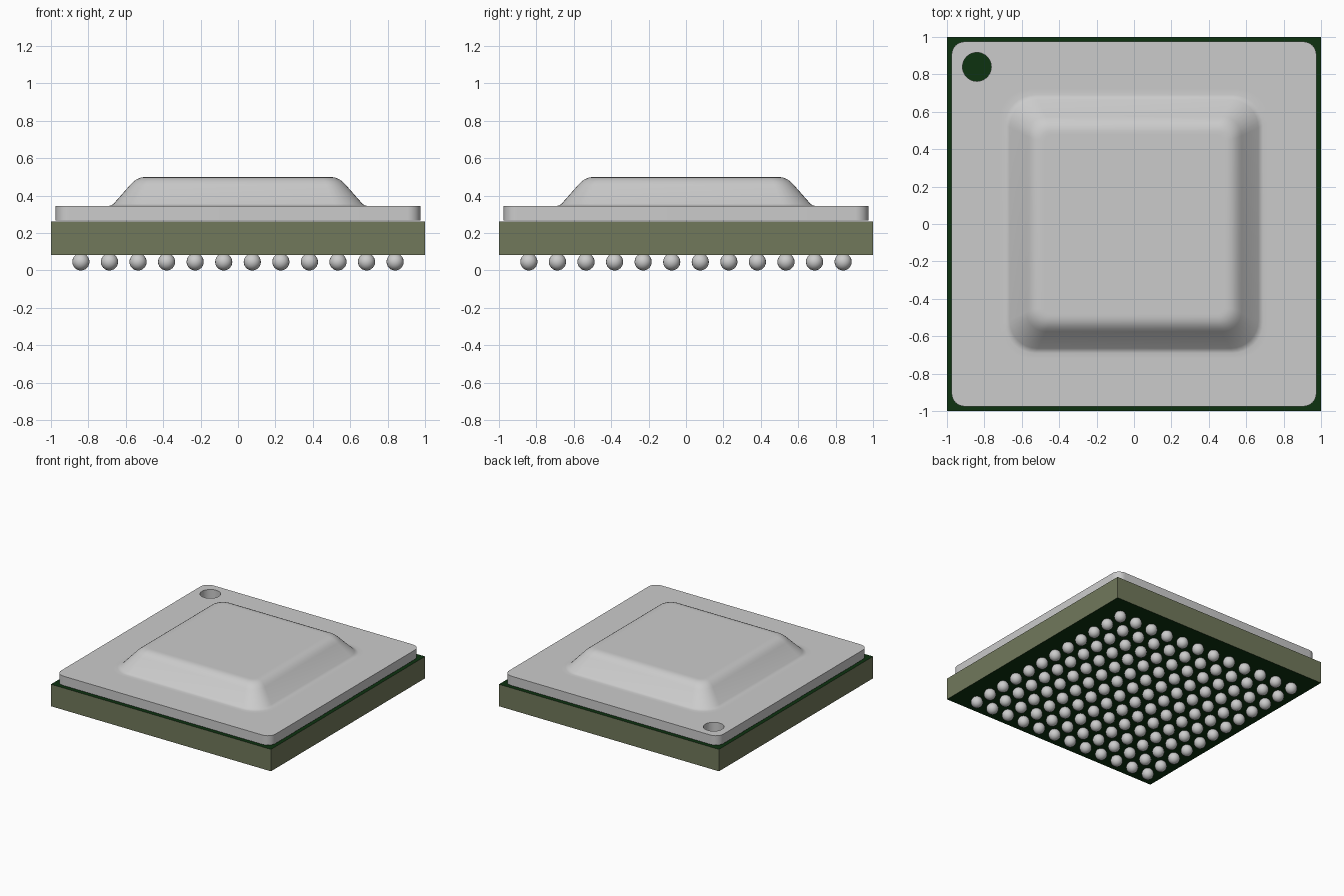
import bpy, bmesh, math

if "Cube" in bpy.data.objects:
    bpy.data.objects.remove(bpy.data.objects["Cube"])


def material(name, rgb):
    m = bpy.data.materials.new(name)
    m.diffuse_color = (*rgb, 1)
    m.use_nodes = True
    m.node_tree.nodes["Principled BSDF"].inputs["Base Color"].default_value = m.diffuse_color
    return m


LID = material("brushed grey metal", (0.60, 0.60, 0.60))
SOLDER = material("solder grey", (0.60, 0.60, 0.60))
MASK = material("dark green mask", (0.004, 0.032, 0.005))
EDGE = material("olive laminate", (0.165, 0.19, 0.105))


def make_object(name, bm, *mats):
    mesh = bpy.data.meshes.new(name)
    bmesh.ops.recalc_face_normals(bm, faces=bm.faces)
    bm.to_mesh(mesh)
    bm.free()
    ob = bpy.data.objects.new(name, mesh)
    bpy.context.collection.objects.link(ob)
    for m in mats:
        mesh.materials.append(m)
    return ob


def smooth(ob):
    bpy.ops.object.select_all(action='DESELECT')
    ob.select_set(True)
    bpy.context.view_layer.objects.active = ob
    bpy.ops.object.shade_smooth_by_angle(angle=math.radians(35))


def rounded_square(bm, half, radius, z, steps=8):
    """Ring of vertices around a square with rounded corners."""
    ring = []
    for corner in range(4):
        mid = math.radians(45 + 90 * corner)
        cx = math.copysign(half - radius, math.cos(mid))
        cy = math.copysign(half - radius, math.sin(mid))
        for i in range(steps + 1):
            a = math.radians(90 * corner + 90 * i / steps)
            ring.append(bm.verts.new((cx + radius * math.cos(a),
                                      cy + radius * math.sin(a), z)))
    return ring


# Substrate board: olive sides, dark green top and bottom
bm = bmesh.new()
bmesh.ops.create_cube(bm, size=1)
bmesh.ops.scale(bm, vec=(2, 2, 0.18), verts=bm.verts)
bmesh.ops.translate(bm, vec=(0, 0, 0.172), verts=bm.verts)
bm.normal_update()
for f in bm.faces:
    f.material_index = 0 if abs(f.normal.z) > 0.5 else 1
make_object("substrate_board", bm, MASK, EDGE)

# Heat spreader lid: plate and raised centre lofted from (half, radius, z) rings
profile = [(0.975, 0.07, 0.268), (0.975, 0.07, 0.345), (0.72, 0.17, 0.345),
           (0.69, 0.16, 0.345), (0.678, 0.155, 0.348), (0.665, 0.15, 0.357),
           (0.575, 0.105, 0.459), (0.56, 0.095, 0.474), (0.542, 0.085, 0.487),
           (0.522, 0.07, 0.496), (0.498, 0.05, 0.50), (0.48, 0.04, 0.50)]
bm = bmesh.new()
rings = [rounded_square(bm, *p) for p in profile]
for a, b in zip(rings, rings[1:]):
    for i in range(len(a)):
        j = (i + 1) % len(a)
        bm.faces.new((a[i], a[j], b[j], b[i]))
bm.faces.new(rings[0])
bm.faces.new(rings[-1])
lid = make_object("heat_spreader_lid", bm, LID)

# Round corner marker hole cut through the lid
bm = bmesh.new()
bmesh.ops.create_cone(bm, cap_ends=True, segments=40, radius1=0.077,
                      radius2=0.077, depth=0.4)
bmesh.ops.translate(bm, vec=(-0.84, 0.84, 0.3), verts=bm.verts)
cutter = make_object("hole_cutter", bm, LID)
cutter.hide_render = True
cut = lid.modifiers.new("hole", 'BOOLEAN')
cut.operation = 'DIFFERENCE'
cut.solver = 'EXACT'
cut.object = cutter
bpy.context.view_layer.objects.active = lid
bpy.ops.object.modifier_apply(modifier="hole")
bpy.data.objects.remove(cutter)
smooth(lid)

# Solder balls: one ball arrayed into a 12 x 12 grid under the board
N, REACH, R = 12, 0.84, 0.046
bm = bmesh.new()
bmesh.ops.create_uvsphere(bm, u_segments=20, v_segments=12, radius=R)
bmesh.ops.translate(bm, vec=(-REACH, -REACH, R), verts=bm.verts)
balls = make_object("solder_balls", bm, SOLDER)
smooth(balls)
for axis in range(2):
    arr = balls.modifiers.new("grid", 'ARRAY')
    arr.count = N
    arr.use_relative_offset = False
    arr.use_constant_offset = True
    arr.constant_offset_displace = [2 * REACH / (N - 1) * (axis == k) for k in range(3)]
